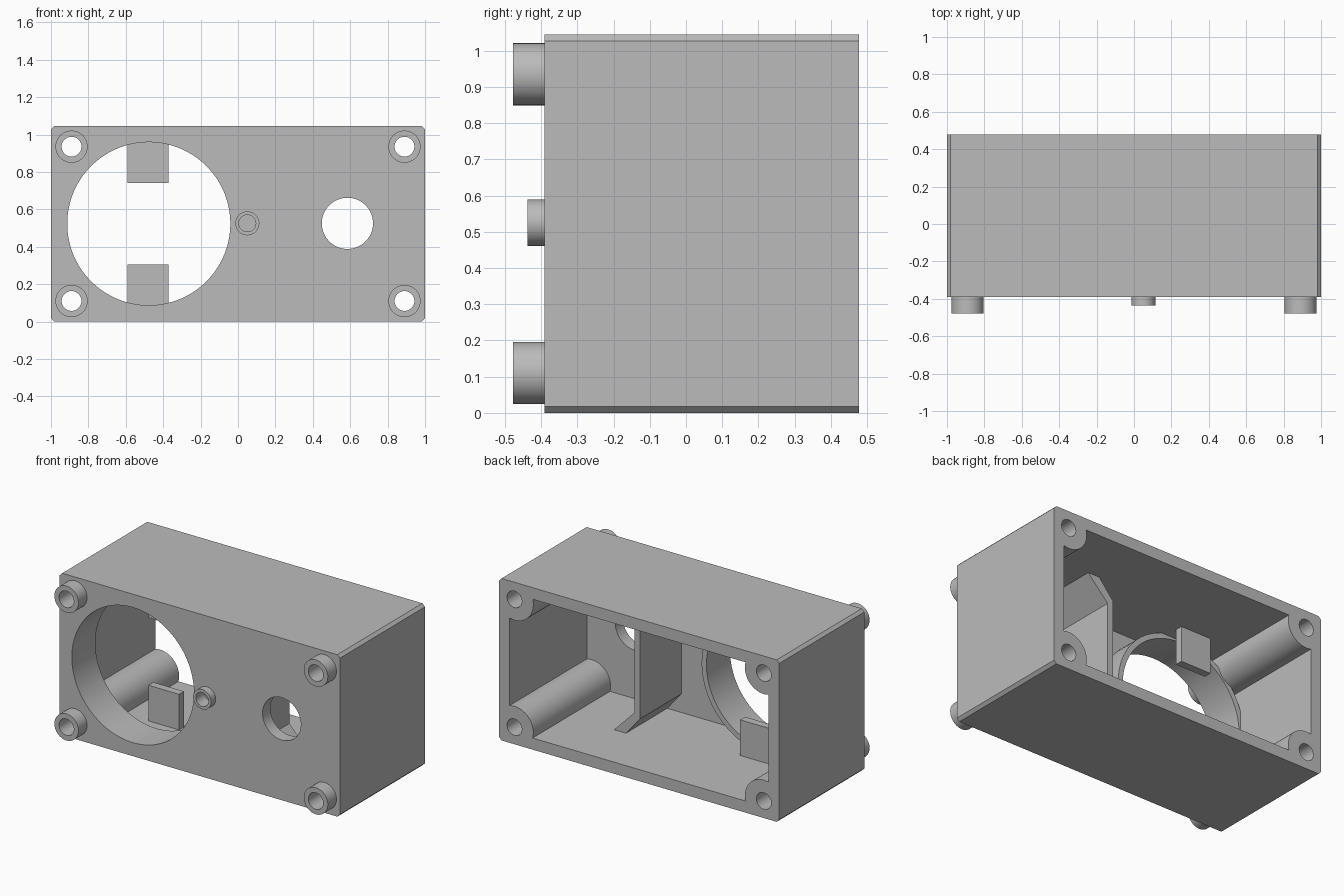
import bpy, bmesh, math
from mathutils import Matrix, Vector

if "Cube" in bpy.data.objects:
    bpy.data.objects.remove(bpy.data.objects["Cube"])

grey = bpy.data.materials.new("plain grey")
grey.diffuse_color = (0.5, 0.5, 0.5, 1)
grey.use_nodes = True
grey.node_tree.nodes["Principled BSDF"].inputs["Base Color"].default_value = grey.diffuse_color

FRONT, BACK, H = -0.39, 0.478, 1.045      # case depth range and height
INNER = -0.31                             # inside face of the front wall
T = 0.075                                 # side wall thickness


def finish(name, bm):
    bmesh.ops.recalc_face_normals(bm, faces=bm.faces)
    me = bpy.data.meshes.new(name)
    bm.to_mesh(me)
    bm.free()
    me.materials.append(grey)
    ob = bpy.data.objects.new(name, me)
    bpy.context.collection.objects.link(ob)
    return ob


def prism(name, pts, y0, y1):
    """Extrude an x-z outline along y."""
    bm = bmesh.new()
    f = bm.faces.new([bm.verts.new((x, y0, z)) for x, z in pts])
    r = bmesh.ops.extrude_face_region(bm, geom=[f])
    vs = [v for v in r["geom"] if isinstance(v, bmesh.types.BMVert)]
    bmesh.ops.translate(bm, verts=vs, vec=(0, y1 - y0, 0))
    return finish(name, bm)


def box(name, x0, x1, y0, y1, z0, z1):
    return prism(name, [(x0, z0), (x1, z0), (x1, z1), (x0, z1)], y0, y1)


def cyl(name, x, z, r, y0, y1, n=48):
    pts = [(x + r * math.cos(2 * math.pi * (i + .5) / n),
            z + r * math.sin(2 * math.pi * (i + .5) / n)) for i in range(n)]
    return prism(name, pts, y0, y1)


def combine(target, tool, op):
    m = target.modifiers.new("cut", 'BOOLEAN')
    m.operation, m.solver, m.object = op, 'EXACT', tool
    bpy.context.view_layer.objects.active = target
    bpy.ops.object.modifier_apply(modifier=m.name)
    bpy.data.objects.remove(tool, do_unlink=True)


posts = [(sx * 0.89, z) for sx in (-1, 1) for z in (0.11, 0.935)]
BIG = (-0.477, 0.523)

# outer block with small edge chamfers
c = 0.018
case = prism("case", [(-1 + c, 0), (1 - c, 0), (1, c), (1, H - c),
                      (1 - c, H), (-1 + c, H), (-1, H - c), (-1, c)], FRONT, BACK)

# cavity, leaving the corner posts and the ring behind the large opening
cavity = box("cavity", -1 + T, 1 - T, INNER, BACK + 0.1, T, H - T)
for x, z in posts:
    combine(cavity, cyl("post", x, z, 0.135, INNER - 0.1, BACK + 0.2), 'DIFFERENCE')
combine(cavity, cyl("ring", *BIG, 0.47, INNER - 0.1, -0.15, 96), 'DIFFERENCE')
combine(case, cavity, 'DIFFERENCE')

# front bosses
for x, z in posts:
    combine(case, cyl("boss", x, z, 0.086, -0.478, FRONT + 0.03), 'UNION')
combine(case, cyl("small_boss", 0.05, 0.525, 0.064, -0.437, FRONT + 0.03), 'UNION')

# through holes, openings and the blind hole
for x, z in posts:
    combine(case, cyl("screw_hole", x, z, 0.053, -0.6, 0.6), 'DIFFERENCE')
combine(case, cyl("large_opening", *BIG, 0.436, -0.6, -0.1, 96), 'DIFFERENCE')
combine(case, cyl("small_opening", 0.585, 0.525, 0.137, -0.6, -0.25), 'DIFFERENCE')
combine(case, cyl("blind_hole", 0.05, 0.525, 0.045, -0.6, -0.35), 'DIFFERENCE')

# divider wall with feet slanting to floor and ceiling
lo = T - 0.005
half = [(0.25, 0.195), (0.355, lo), (0.44, lo), (0.29, 0.225)]
prism("divider", half + [(x, H - z) for x, z in reversed(half)], INNER - 0.005, 0.11)

# retaining tabs behind the large opening
box("lower_tab", -0.59, -0.372, -0.07, -0.02, lo, 0.305)
box("upper_tab", -0.59, -0.372, -0.07, -0.02, 0.74, H - lo)

# smooth round walls, keep hard edges
bpy.ops.object.select_all(action='DESELECT')
case.select_set(True)
bpy.context.view_layer.objects.active = case
bpy.ops.object.shade_smooth_by_angle(angle=math.radians(30))
